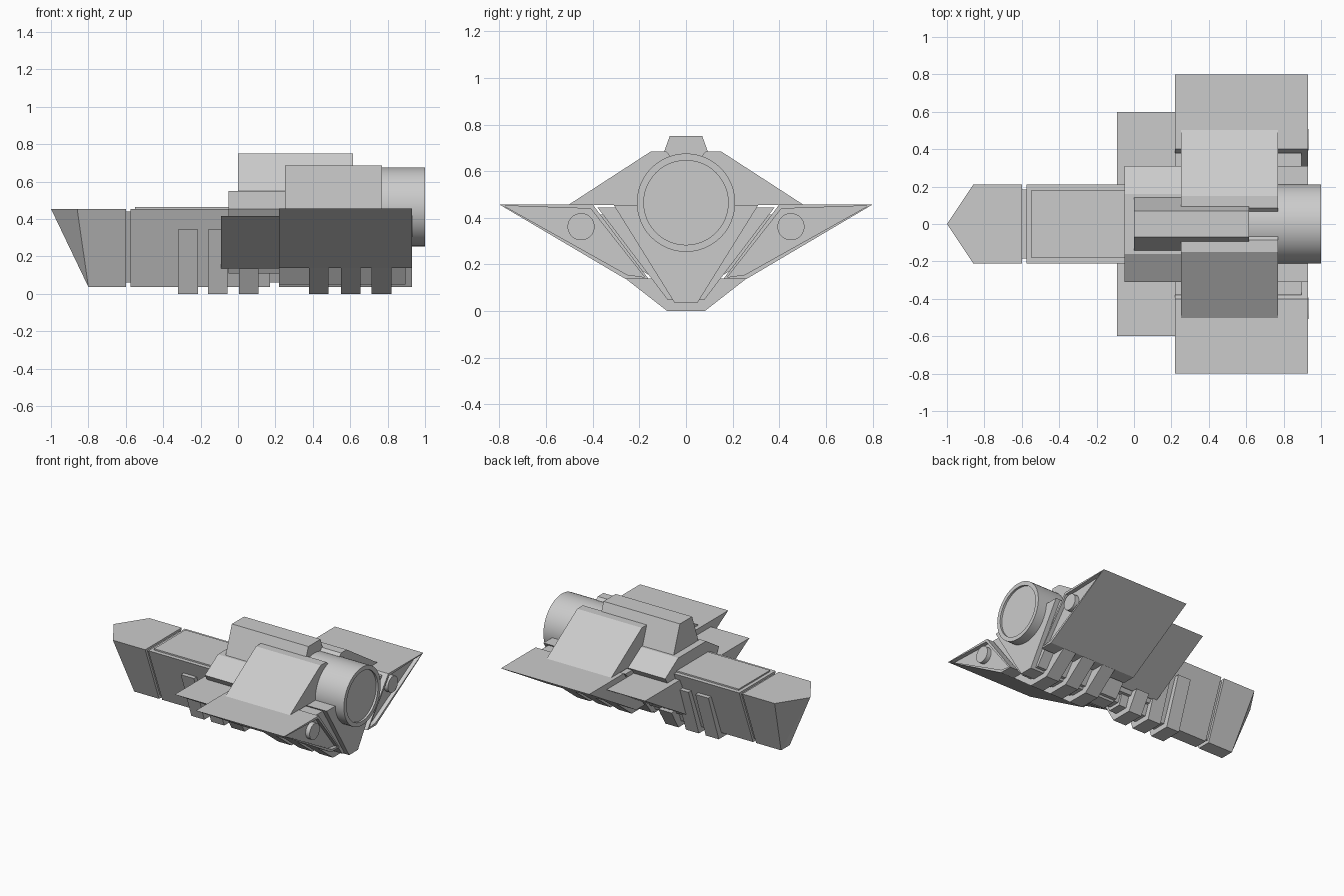
import bpy, bmesh, math
from mathutils import Matrix

if "Cube" in bpy.data.objects:
    bpy.data.objects.remove(bpy.data.objects["Cube"])


def finish(name, bm):
    bmesh.ops.recalc_face_normals(bm, faces=bm.faces)
    me = bpy.data.meshes.new(name)
    bm.to_mesh(me)
    bm.free()
    ob = bpy.data.objects.new(name, me)
    bpy.context.collection.objects.link(ob)
    return ob


def prism(name, pts, x0, x1, inset=0.0, depth=0.0):
    """Extrude a (y, z) section along x, optionally with a panel inset at the rear."""
    bm = bmesh.new()
    a = [bm.verts.new((x0, y, z)) for y, z in pts]
    b = [bm.verts.new((x1, y, z)) for y, z in pts]
    n = len(pts)
    bm.faces.new(a)
    rear = bm.faces.new(b)
    for i in range(n):
        bm.faces.new((a[i], a[(i + 1) % n], b[(i + 1) % n], b[i]))
    bmesh.ops.recalc_face_normals(bm, faces=bm.faces)
    if inset:
        bmesh.ops.inset_region(bm, faces=[rear], thickness=inset)
        ext = bmesh.ops.extrude_face_region(bm, geom=[rear])
        bmesh.ops.translate(bm, verts=[v for v in ext['geom'] if isinstance(v, bmesh.types.BMVert)],
                            vec=(-depth, 0, 0))
        if rear.is_valid:
            bmesh.ops.delete(bm, geom=[rear], context='FACES_ONLY')
    return finish(name, bm)


def sym(name, half, x0, x1):
    """Section given as its right half, closed across the centre."""
    return prism(name, half + [(-y, z) for y, z in reversed(half)], x0, x1)


def pair(name, pts, x0, x1, **kw):
    for tag, s in (("left", -1), ("right", 1)):
        prism(f"{name}_{tag}", [(s * y, z) for y, z in pts], x0, x1, **kw)


def cylinder(name, y, z, r, x0, x1, inset=0.0, depth=0.0, segs=48):
    ring = [(y + r * math.cos(2 * math.pi * i / segs), z + r * math.sin(2 * math.pi * i / segs))
            for i in range(segs)]
    ob = prism(name, ring, x0, x1, inset, depth)
    bpy.context.view_layer.objects.active = ob
    ob.select_set(True)
    bpy.ops.object.shade_smooth_by_angle()
    ob.select_set(False)


# Pointed nose
bm = bmesh.new()
back = [bm.verts.new((-0.6, y, z)) for y, z in ((-0.21, 0.455), (0.21, 0.455), (0.05, 0.037), (-0.05, 0.037))]
tl, tr = (bm.verts.new((-0.86, y, 0.455)) for y in (-0.21, 0.21))
br, bl = (bm.verts.new((-0.8, y, 0.037)) for y in (0.05, -0.05))
tip = bm.verts.new((-1, 0, 0.455))
for f in (back, (back[0], back[1], tr, tip, tl), (back[1], back[2], br, tr), (back[2], back[3], bl, br),
          (back[3], back[0], tl, bl), (tip, tr, br), (tip, bl, tl), (tip, br, bl)):
    bm.faces.new(f)
finish("nose", bm)

# Hull sections
sym("nose_neck", [(0.185, 0.44), (0.04, 0.06)], -0.61, -0.56)
sym("front_hull", [(0.21, 0.455), (0.05, 0.037)], -0.575, 0.17)
sym("hull_top_panel", [(0.18, 0.465), (0.18, 0.44)], -0.55, -0.04)
sym("middle_hull", [(0.16, 0.55), (0.31, 0.455), (0.1, 0.11)], -0.05, 0.25)
sym("rear_neck", [(0.2, 0.44), (0.04, 0.06)], 0.15, 0.24)
sym("rear_hull", [(0.31, 0.455), (0.05, 0.037)], 0.22, 0.93)

# Upper spine and armoured roof
sym("spine", [(0.07, 0.75), (0.16, 0.5)], 0.0, 0.615)
pair("roof", [(0.067, 0.665), (0.085, 0.685), (0.15, 0.685), (0.505, 0.455), (0.067, 0.455)], 0.25, 0.77)

# Wings, side strips and small thrusters
pair("front_wing", [(0.6, 0.415), (0.2, 0.415), (0.06, 0.135), (0.125, 0.135)], -0.09, 0.23)
pair("rear_wing", [(0.8, 0.457), (0.40, 0.457), (0.16, 0.137), (0.258, 0.137)], 0.22, 0.93,
     inset=0.02, depth=0.03)
pair("side_strip", [(0.38, 0.445), (0.30, 0.445), (0.045, 0.05), (0.08, 0.05)], 0.22, 0.895)
for tag, s in (("left", -1), ("right", 1)):
    cylinder(f"thruster_{tag}", s * 0.45, 0.362, 0.058, 0.88, 0.932, segs=32)

# Main engine
cylinder("engine", 0, 0.465, 0.211, 0.25, 1.0, inset=0.03, depth=0.015)

# Ribs under the hull
for i, (x, y, z) in enumerate(((-0.32, 0.2, 0.345), (-0.16, 0.2, 0.345), (0.005, 0.16, 0.135),
                               (0.38, 0.26, 0.14), (0.55, 0.26, 0.14), (0.715, 0.26, 0.14))):
    sym(f"rib_{i + 1}", [(y, z), (0.08, 0.0)], x, x + 0.105)
